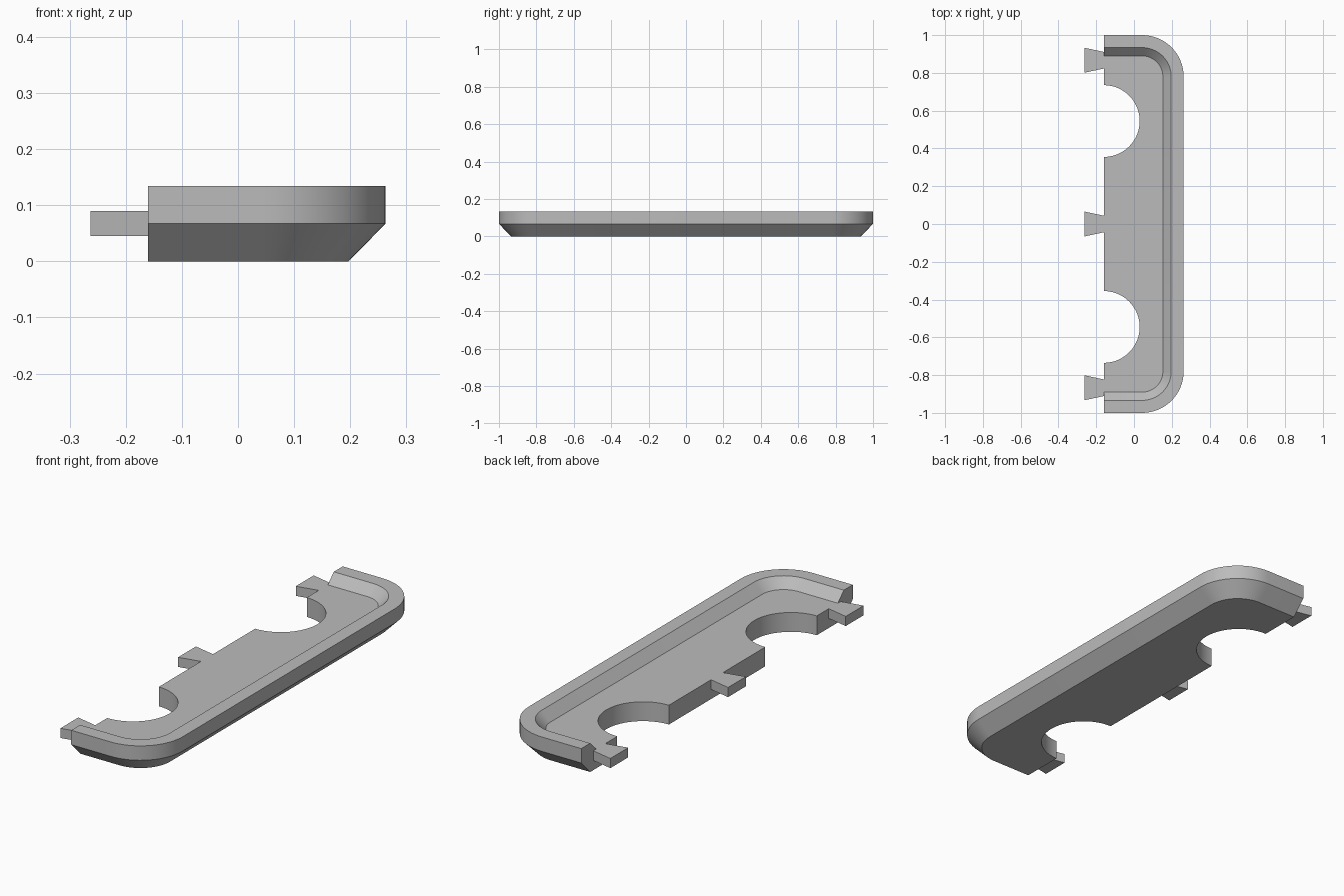
import bpy, bmesh, math

cube = bpy.data.objects.get("Cube")
if cube:
    bpy.data.objects.remove(cube, do_unlink=True)

BACK, FRONT, END = -0.16, 0.263, 1.0
CORNER = 0.22
FLOOR = 0.09
CORNER_STEPS, NOTCH_STEPS = 16, 40

grey = bpy.data.materials.new("plain_grey")
grey.use_nodes = True
colour = (0.5, 0.5, 0.5, 1)
grey.diffuse_color = colour
grey.node_tree.nodes["Principled BSDF"].inputs["Base Color"].default_value = colour


def finish(bm, name):
    bmesh.ops.recalc_face_normals(bm, faces=bm.faces)
    mesh = bpy.data.meshes.new(name)
    bm.to_mesh(mesh)
    bm.free()
    mesh.materials.append(grey)
    obj = bpy.data.objects.new(name, mesh)
    bpy.context.collection.objects.link(obj)
    bpy.ops.object.select_all(action="DESELECT")
    obj.select_set(True)
    bpy.context.view_layer.objects.active = obj
    bpy.ops.object.shade_smooth_by_angle(angle=math.radians(30))
    return obj


def outline(inset):
    """Open U-shaped path with two rounded corners, from -y end to +y end."""
    r = CORNER - inset
    cx, cy = FRONT - CORNER, END - CORNER
    half = [(BACK, END - inset)]
    for i in range(CORNER_STEPS + 1):
        a = math.pi / 2 * (1 - i / CORNER_STEPS)
        half.append((cx + r * math.cos(a), cy + r * math.sin(a)))
    return [(x, -y) for x, y in half] + [(x, y) for x, y in reversed(half)]


def notch_path():
    """Inner edge from +y to -y with two half-round cut-outs."""
    path = []
    for cy in (0.545, -0.545):
        for i in range(NOTCH_STEPS + 1):
            a = math.pi / 2 - math.pi * i / NOTCH_STEPS
            path.append((BACK + 0.19 * math.cos(a), cy + 0.19 * math.sin(a)))
    return path


# Tray: chamfered underside, upright edge, raised rim and sunken floor
bm = bmesh.new()
section = [(0.066, 0), (0, 0.067), (0, 0.134), (0.066, 0.134), (0.11, FLOOR)]
rings = [[bm.verts.new((x, y, z)) for x, y in outline(d)] for d, z in section]
for low, high in zip(rings, rings[1:]):
    for i in range(len(low) - 1):
        bm.faces.new((low[i], low[i + 1], high[i + 1], high[i]))
for end in (0, -1):
    bm.faces.new([ring[end] for ring in rings])

# Floor, underside and the notched wall joining them
upper = [bm.verts.new((x, y, FLOOR)) for x, y in notch_path()]
lower = [bm.verts.new((x, y, 0)) for x, y in notch_path()]
bm.faces.new(rings[-1] + upper)
bm.faces.new(rings[0] + lower)
top_edge = [rings[-1][-1]] + upper + [rings[-1][0]]
low_edge = [rings[0][-1]] + lower + [rings[0][0]]
for i in range(len(top_edge) - 1):
    bm.faces.new((top_edge[i], top_edge[i + 1], low_edge[i + 1], low_edge[i]))
finish(bm, "tray_body")

# Dovetail tabs along the open edge, left open where they meet the tray
for name, cy in (("rear_tab", 0.867), ("middle_tab", 0), ("front_tab", -0.867)):
    bm = bmesh.new()
    plan = [(BACK, -0.044), (-0.263, -0.066), (-0.263, 0.066), (BACK, 0.044)]
    bottom, top = [[bm.verts.new((x, cy + y, z)) for x, y in plan]
                   for z in (0.045, FLOOR)]
    bm.faces.new(bottom)
    bm.faces.new(top)
    for i in range(3):
        bm.faces.new((bottom[i], bottom[i + 1], top[i + 1], top[i]))
    finish(bm, name)
